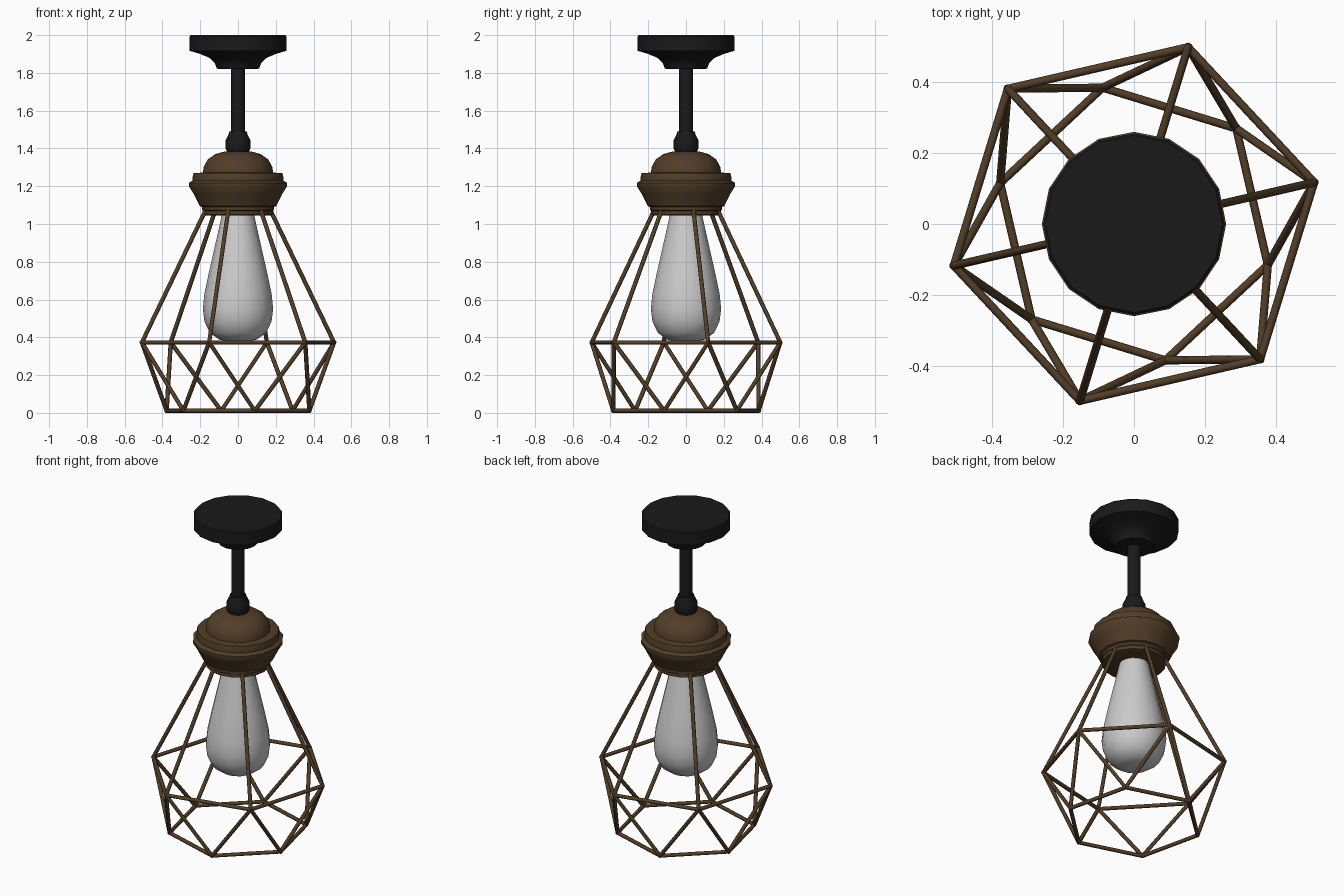
import bpy, bmesh, math
from mathutils import Vector

if "Cube" in bpy.data.objects:
    bpy.data.objects.remove(bpy.data.objects["Cube"])


def material(name, color):
    m = bpy.data.materials.new(name)
    m.diffuse_color = (*color, 1)
    m.use_nodes = True
    m.node_tree.nodes["Principled BSDF"].inputs["Base Color"].default_value = m.diffuse_color
    return m


BLACK = material("black_metal", (0.010, 0.010, 0.011))
BROWN = material("bronze", (0.085, 0.048, 0.022))


def finish(name, bm, mat, angle=35):
    bmesh.ops.recalc_face_normals(bm, faces=bm.faces)
    me = bpy.data.meshes.new(name)
    bm.to_mesh(me)
    bm.free()
    ob = bpy.data.objects.new(name, me)
    bpy.context.collection.objects.link(ob)
    if mat:
        me.materials.append(mat)
    bpy.ops.object.select_all(action='DESELECT')
    ob.select_set(True)
    bpy.context.view_layer.objects.active = ob
    bpy.ops.object.shade_smooth_by_angle(angle=math.radians(angle))
    return ob


def lathe(name, profile, mat, sides=16):
    """Turn an (r, z) profile around z; r = 0 makes a pole."""
    bm = bmesh.new()
    rings = []
    for r, z in profile:
        if r == 0:
            rings.append([bm.verts.new((0, 0, z))] * sides)
        else:
            rings.append([bm.verts.new((r * math.cos(math.tau * i / sides),
                                        r * math.sin(math.tau * i / sides), z))
                          for i in range(sides)])
    for a, b in zip(rings, rings[1:]):
        for i in range(sides):
            j = (i + 1) % sides
            bm.faces.new(list(dict.fromkeys((a[i], a[j], b[j], b[i]))))
    return finish(name, bm, mat)


def rods(name, pairs, radius, mat):
    """One round bar for each pair of points."""
    bm = bmesh.new()
    for a, b in pairs:
        d = b - a
        rot = d.to_track_quat('Z', 'Y').to_matrix().to_4x4()
        rot.translation = (a + b) / 2
        bmesh.ops.create_cone(bm, cap_ends=True, segments=8, radius1=radius,
                              radius2=radius, depth=d.length + radius, matrix=rot)
    return finish(name, bm, mat, 50)


def hexagon(r, z, start):
    return [Vector((r * math.cos(math.radians(start + 60 * k)),
                    r * math.sin(math.radians(start + 60 * k)), z)) for k in range(6)]


# Ceiling mount, stem and coupling
lathe("ceiling_canopy", [(0, 2), (0.25, 2), (0.256, 1.993), (0.256, 1.917), (0.2, 1.9),
                         (0.152, 1.88), (0.122, 1.85), (0.112, 1.822), (0, 1.82)], BLACK)
lathe("stem", [(0, 1.84), (0.038, 1.84), (0.038, 1.46), (0, 1.46)], BLACK)
lathe("stem_coupling", [(0, 1.49), (0.046, 1.49), (0.05, 1.475), (0.067, 1.44),
                        (0.067, 1.405), (0.055, 1.375), (0, 1.375)], BLACK)

# Turned lamp holder with stepped rim
lathe("lamp_holder", [(0, 1.386), (0.07, 1.384), (0.12, 1.37), (0.16, 1.342), (0.183, 1.30),
                      (0.185, 1.272), (0.235, 1.27), (0.24, 1.25), (0.24, 1.23),
                      (0.26, 1.218), (0.26, 1.20), (0.235, 1.16), (0.203, 1.095),
                      (0.19, 1.09), (0.19, 1.075), (0.184, 1.07), (0.184, 1.05),
                      (0.17, 1.045), (0, 1.045)], BROWN)

# Pear-shaped bulb
lathe("bulb", [(0, 1.06), (0.083, 1.06), (0.105, 0.96), (0.13, 0.85), (0.155, 0.74),
               (0.178, 0.63), (0.186, 0.55), (0.178, 0.485), (0.15, 0.425),
               (0.10, 0.388), (0.05, 0.378), (0, 0.376)], None)

# Wire cage: two offset hexagons joined by triangles
R = 0.0115
top = hexagon(0.175, 1.075, 13)
mid = hexagon(0.522, 0.373, 13)
low = hexagon(0.395, R, 43)
rods("cage_long_struts", list(zip(top, mid)), R, BROWN)
rods("cage_middle_ring", [(mid[k], mid[k - 1]) for k in range(6)], R, BROWN)
rods("cage_lower_ring", [(low[k], low[k - 1]) for k in range(6)], R, BROWN)
rods("cage_zigzag_struts", [(mid[k], low[k - s]) for k in range(6) for s in (0, 1)], R, BROWN)
